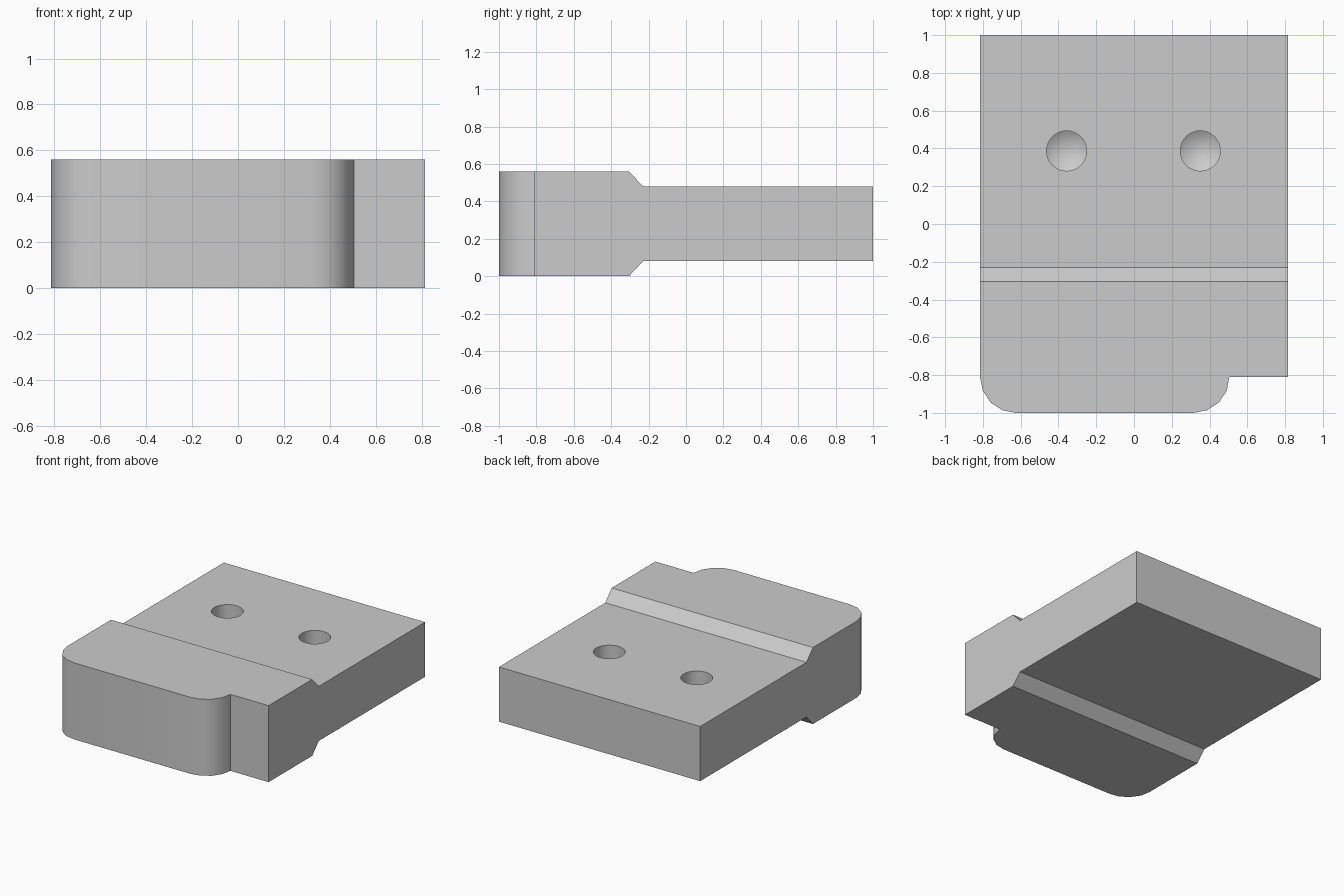
import bpy, bmesh
from math import sin, cos, pi, radians, tan
from mathutils import Matrix

cube = bpy.data.objects.get("Cube")
if cube:
    bpy.data.objects.remove(cube, do_unlink=True)

HALF_W, HEIGHT, STEP = 0.815, 0.56, 0.08
RADIUS, TAB_X = 0.19, 0.505

grey = bpy.data.materials.new("plain grey")
grey.use_nodes = True
colour = (0.6, 0.6, 0.6, 1)
grey.diffuse_color = colour
grey.node_tree.nodes["Principled BSDF"].inputs["Base Color"].default_value = colour


def make_object(name, bm):
    bmesh.ops.recalc_face_normals(bm, faces=bm.faces)
    mesh = bpy.data.meshes.new(name)
    bm.to_mesh(mesh)
    bm.free()
    mesh.materials.append(grey)
    obj = bpy.data.objects.new(name, mesh)
    bpy.context.collection.objects.link(obj)
    return obj


def corner(cx, start, steps=4):
    """Quarter round between a side and the front edge."""
    angles = [start + pi / 2 * i / steps for i in range(steps + 1)]
    return [(cx + RADIUS * cos(a), RADIUS - 1 + RADIUS * sin(a)) for a in angles]


# Block: plan outline with a rounded front tab, extruded upwards
outline = [(HALF_W, 1), (-HALF_W, 1)]
outline += corner(RADIUS - HALF_W, pi) + corner(TAB_X - RADIUS, 1.5 * pi)
outline += [(HALF_W, RADIUS - 1)]
bm = bmesh.new()
base = bm.faces.new([bm.verts.new((x, y, 0)) for x, y in outline])
top = bmesh.ops.extrude_face_region(bm, geom=[base])
bmesh.ops.translate(bm, vec=(0, 0, HEIGHT),
                    verts=[v for v in top["geom"] if isinstance(v, bmesh.types.BMVert)])

# Thinner rear plate, joined to the front by bevelled steps
for y in (-0.305, -0.23):
    bmesh.ops.bisect_plane(bm, geom=bm.verts[:] + bm.edges[:] + bm.faces[:],
                           plane_co=(0, y, 0), plane_no=(0, 1, 0))
for v in bm.verts:
    if v.co.y > -0.25:
        v.co.z += STEP if v.co.z < HEIGHT / 2 else -STEP
block = make_object("stepped_block", bm)


# Blind drilled holes with conical bottoms
def drill(name, x, y, radius=0.106, depth=0.25):
    surface = HEIGHT - STEP
    tip = radius * tan(radians(31))
    bm = bmesh.new()
    bmesh.ops.create_cone(bm, cap_ends=True, segments=32, radius1=radius, radius2=radius,
                          depth=depth + 0.1,
                          matrix=Matrix.Translation((x, y, surface + 0.05 - depth / 2)))
    bottom = min(bm.faces, key=lambda f: f.calc_center_median().z)
    point = bmesh.ops.poke(bm, faces=[bottom])["verts"][0]
    point.co.z -= tip
    return make_object(name, bm)


bpy.context.view_layer.objects.active = block
for side, x in (("right", -0.357), ("left", 0.351)):
    cutter = drill(side + "_hole_cutter", x, 0.387)
    cutter.hide_render = True
    cut = block.modifiers.new(side + "_hole", "BOOLEAN")
    cut.operation, cut.solver, cut.object = "DIFFERENCE", "EXACT", cutter
    bpy.ops.object.modifier_apply(modifier=cut.name)
    bpy.data.objects.remove(cutter, do_unlink=True)

bpy.ops.object.select_all(action="DESELECT")
block.select_set(True)
bpy.ops.object.shade_smooth_by_angle(angle=radians(30))
